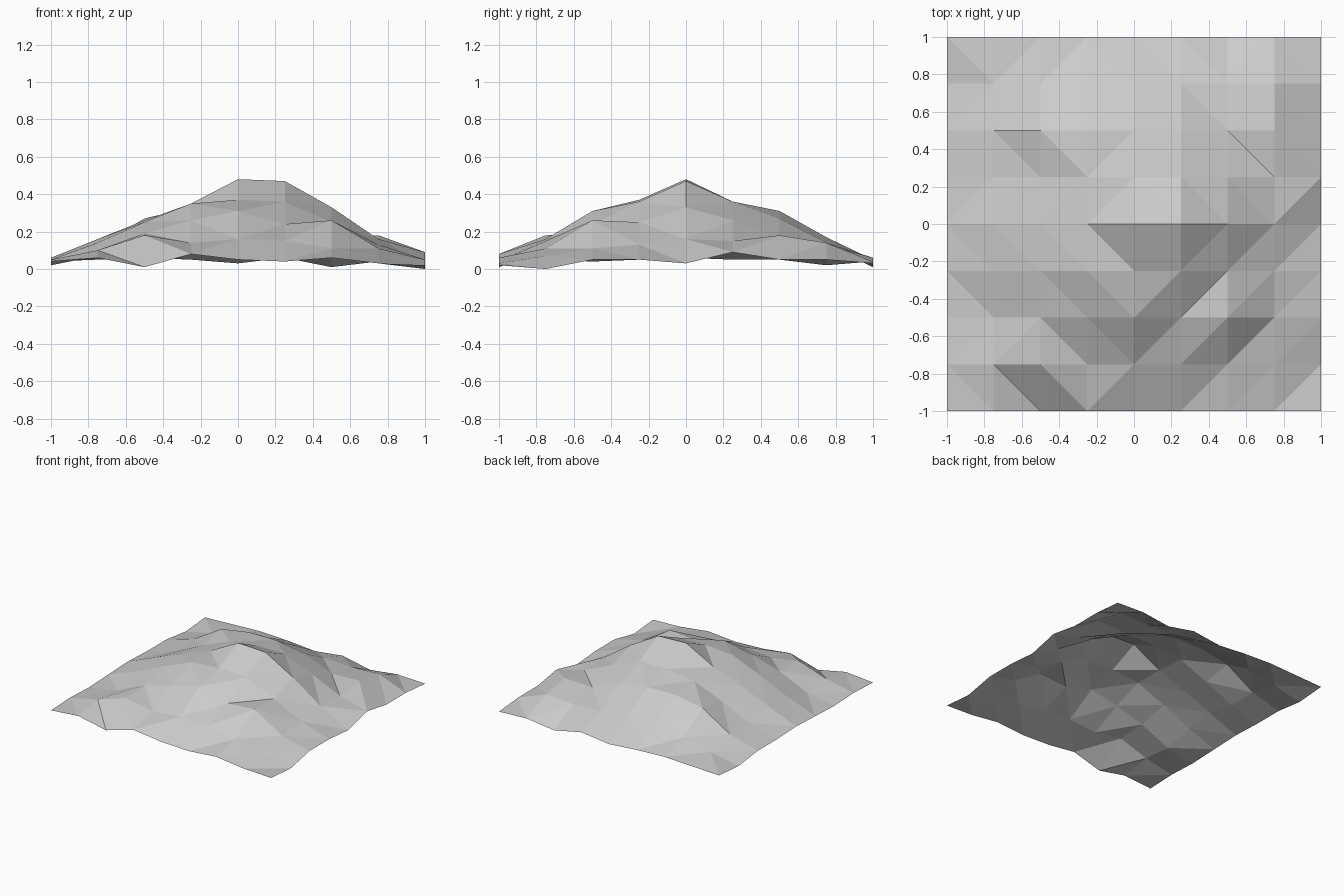
import bpy
import bmesh

# Remove the default cube only
default_cube = bpy.data.objects.get("Cube")
if default_cube:
    bpy.data.objects.remove(default_cube, do_unlink=True)


def make_material(name, color):
    material = bpy.data.materials.new(name)
    material.use_nodes = True
    material.diffuse_color = color
    shader = next(n for n in material.node_tree.nodes if n.type == "BSDF_PRINCIPLED")
    shader.inputs["Base Color"].default_value = color
    return material


# Hill elevations in hundredths, one row per grid line from front to back
ELEVATIONS = [
    [4, 6, 1, 8, 5, 4, 6, 3, 2],
    [5, 10, 18, 14, 16, 15, 11, 7, 0],
    [4, 8, 19, 26, 31, 24, 26, 11, 5],
    [5, 14, 25, 35, 37, 36, 25, 13, 5],
    [6, 16, 26, 35, 48, 47, 33, 16, 3],
    [5, 12, 23, 33, 36, 36, 26, 15, 9],
    [5, 12, 27, 31, 31, 27, 17, 18, 5],
    [2, 7, 12, 17, 17, 14, 13, 14, 5],
    [4, 5, 6, 5, 3, 6, 1, 4, 3],
]


def build_hill(name, rows, size, material):
    """Displace a square grid by the elevations and fold each cell into triangles."""
    cells = len(rows) - 1
    bm = bmesh.new()
    bmesh.ops.create_grid(bm, x_segments=cells, y_segments=cells, size=size / 2)
    for vert in bm.verts:
        column = round((vert.co.x / size + 0.5) * cells)
        row = round((vert.co.y / size + 0.5) * cells)
        vert.co.z = rows[row][column] / 100

    # The shorter diagonal follows the contour of the slope
    bmesh.ops.triangulate(bm, faces=bm.faces[:], quad_method="SHORT_EDGE")
    bmesh.ops.recalc_face_normals(bm, faces=bm.faces[:])
    if sum(face.normal.z for face in bm.faces) < 0:
        bmesh.ops.reverse_faces(bm, faces=bm.faces[:])
    for face in bm.faces:
        face.smooth = False

    mesh = bpy.data.meshes.new(name)
    bm.to_mesh(mesh)
    bm.free()
    mesh.materials.append(material)
    hill = bpy.data.objects.new(name, mesh)
    bpy.context.collection.objects.link(hill)
    return hill


# Low-poly hill sheet
stone_grey = make_material("stone_grey", (0.6, 0.6, 0.6, 1))
build_hill("hill_terrain", ELEVATIONS, 2, stone_grey)
